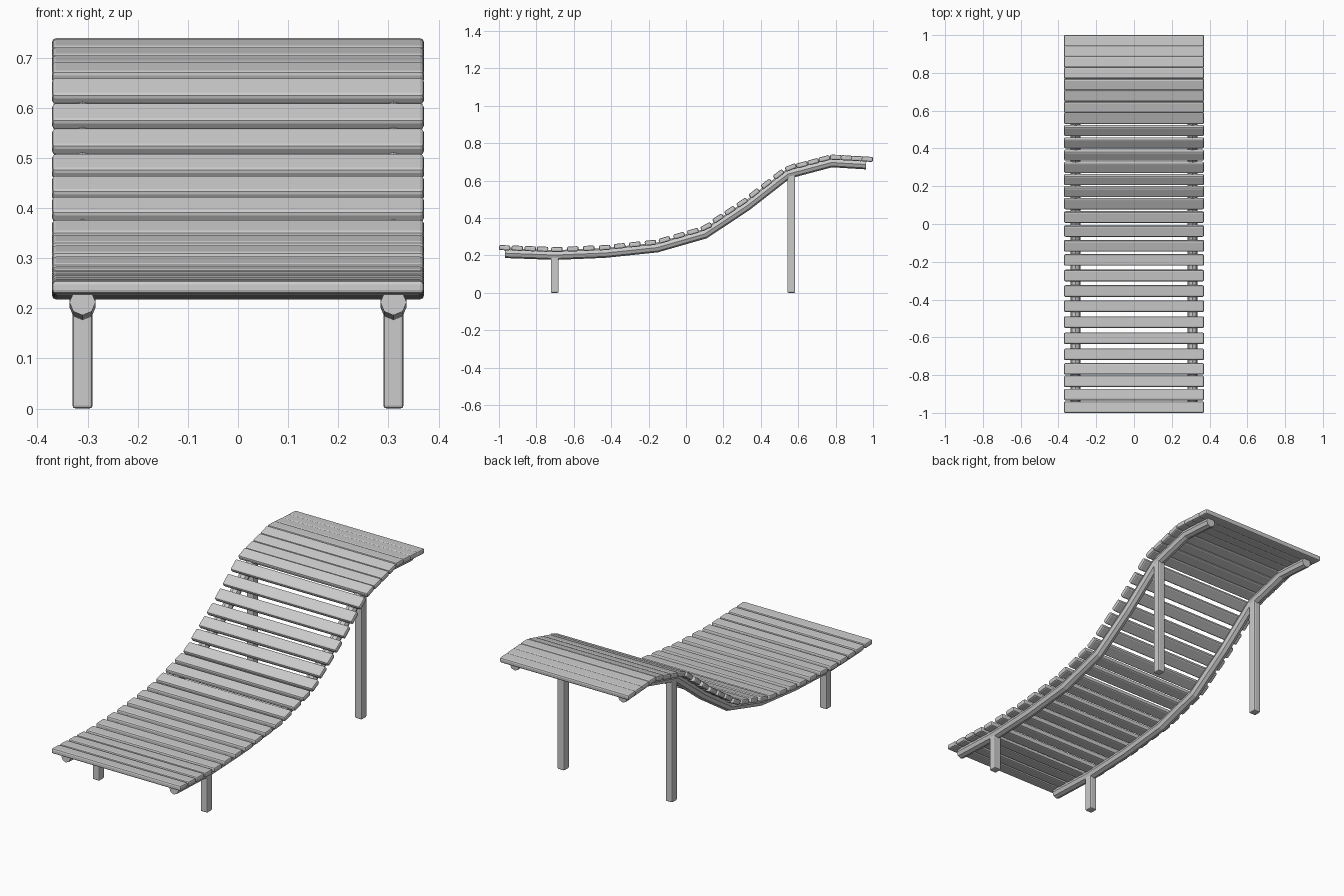
import bpy, bmesh, math
from mathutils import Vector, Matrix

if "Cube" in bpy.data.objects:
    bpy.data.objects.remove(bpy.data.objects["Cube"])

# Side profile of the rail centre line (y, z)
PATH = [(-.968, .212), (-.70, .202), (-.433, .213), (-.155, .242), (.10, .315),
        (.322, .462), (.545, .635), (.778, .697), (.963, .686)]
RAIL_X, RAIL_R = .31, .026


def height(y):
    i = 0
    while i < len(PATH) - 2 and y > PATH[i + 1][0]:
        i += 1
    (y0, z0), (y1, z1) = PATH[i], PATH[i + 1]
    return z0 + (z1 - z0) * (y - y0) / (y1 - y0)


def add_object(name, bm):
    bmesh.ops.recalc_face_normals(bm, faces=bm.faces)
    me = bpy.data.meshes.new(name)
    bm.to_mesh(me)
    bm.free()
    ob = bpy.data.objects.new(name, me)
    bpy.context.collection.objects.link(ob)
    return ob


def rounded_box(name, size, loc, tilt=0, bevel=.006):
    bm = bmesh.new()
    bmesh.ops.create_cube(bm, size=1, matrix=Matrix.Diagonal((*size, 1)))
    bmesh.ops.bevel(bm, geom=bm.edges[:], offset=bevel, segments=2,
                    profile=.5, affect='EDGES')
    ob = add_object(name, bm)
    ob.location = loc
    ob.rotation_euler.x = tilt
    return ob


# Octagonal bent rail swept along the profile
def rail(name, x):
    bm = bmesh.new()
    pts = [Vector((x, y, z)) for y, z in PATH]
    rings = []
    for i, p in enumerate(pts):
        a = (p - pts[i - 1]).normalized() if i else Vector()
        b = (pts[i + 1] - p).normalized() if i < len(pts) - 1 else Vector()
        t = (a + b).normalized()
        n = Vector((0, -t.z, t.y))
        rings.append([bm.verts.new(p + RAIL_R * (math.cos(k * math.pi / 4) * Vector((1, 0, 0))
                                                 + math.sin(k * math.pi / 4) * n))
                      for k in range(8)])
    for r, s in zip(rings, rings[1:]):
        for k in range(8):
            j = (k + 1) % 8
            bm.faces.new((r[k], r[j], s[j], s[k]))
    bm.faces.new(rings[0])
    bm.faces.new(rings[-1])
    return add_object(name, bm)


# Rails and legs on both sides
for side, sx in (("left", -1), ("right", 1)):
    x = sx * RAIL_X
    rail(f"{side}_rail", x)
    for end, y, w in (("front", -.702, .04), ("back", .563, .04)):
        top = height(y)
        rounded_box(f"{end}_{side}_leg", (w, w + .002, top), (x, y, top / 2))

# Slats: close together at the ends, wider apart in the middle
slat_y = [-.97, -.903, -.833, -.767, -.69, -.605, -.52, -.435, -.355, -.273, -.19,
          -.115, -.037, .037, .108, .172, .235, .30, .365, .43, .495, .56, .62,
          .68, .74, .80, .858, .914, .97]
for i, y in enumerate(slat_y):
    tilt = math.atan2(height(y + .03) - height(y - .03), .06)
    z = height(y) + .029 / math.cos(tilt)
    rounded_box(f"slat_{i + 1:02d}", (.742, .061, .027), (0, y, z), tilt, .008)
